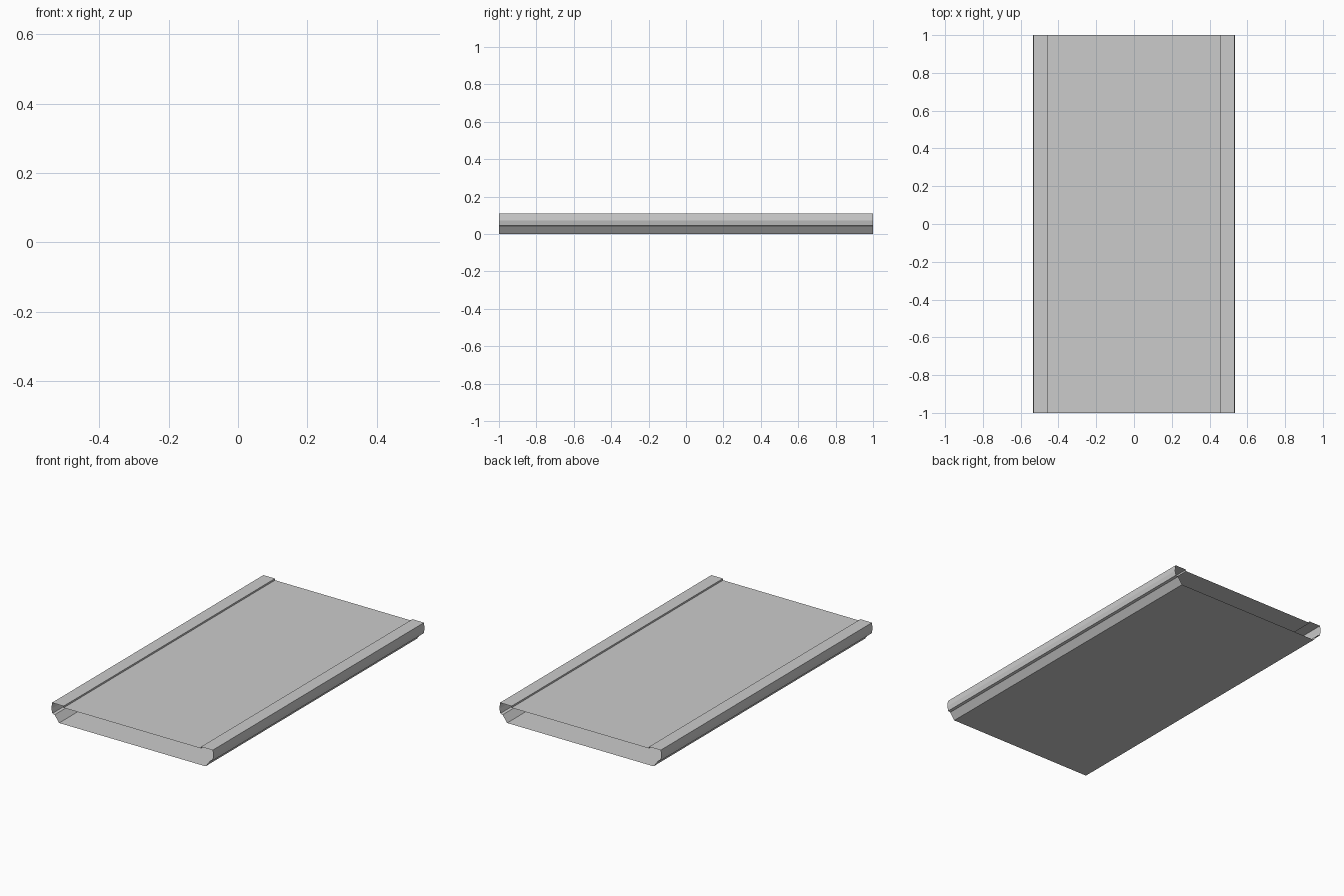
import bpy, bmesh

if "Cube" in bpy.data.objects:
    bpy.data.objects.remove(bpy.data.objects["Cube"])

LENGTH = 2.0

# Right half of the cross-section, from the bottom edge up to the recessed top panel
half = [
    (0.485, 0.0),    # bottom sheet edge
    (0.515, 0.041),  # flared lower wall
    (0.53, 0.045),   # small ledge
    (0.536, 0.072),  # widest point of the side
    (0.532, 0.109),  # top outer rim
    (0.455, 0.109),  # inner edge of the lip
    (0.455, 0.099),  # step down to the panel
]


def sheet(name, points, closed=False):
    """Extrude an open-ended thin profile along y."""
    bm = bmesh.new()
    verts = [bm.verts.new((x, -LENGTH / 2, z)) for x, z in points]
    edges = [bm.edges.new(pair) for pair in zip(verts, verts[1:])]
    if closed:
        edges.append(bm.edges.new((verts[-1], verts[0])))
    new = bmesh.ops.extrude_edge_only(bm, edges=edges)["geom"]
    moved = [g for g in new if isinstance(g, bmesh.types.BMVert)]
    bmesh.ops.translate(bm, verts=moved, vec=(0, LENGTH, 0))
    bmesh.ops.recalc_face_normals(bm, faces=bm.faces)
    # Normals point outwards: the bottom sheet must face down
    bottom = min(bm.faces, key=lambda f: f.calc_center_median().z)
    bottom.normal_update()
    if bottom.normal.z > 0:
        bmesh.ops.reverse_faces(bm, faces=bm.faces)
    mesh = bpy.data.meshes.new(name)
    bm.to_mesh(mesh)
    bm.free()
    obj = bpy.data.objects.new(name, mesh)
    bpy.context.collection.objects.link(obj)
    return obj


# Hollow plank: mirrored half profile joined into one open-ended tube
mirrored = [(-x, z) for x, z in reversed(half)]
sheet("hollow_plank", half + mirrored, closed=True)
